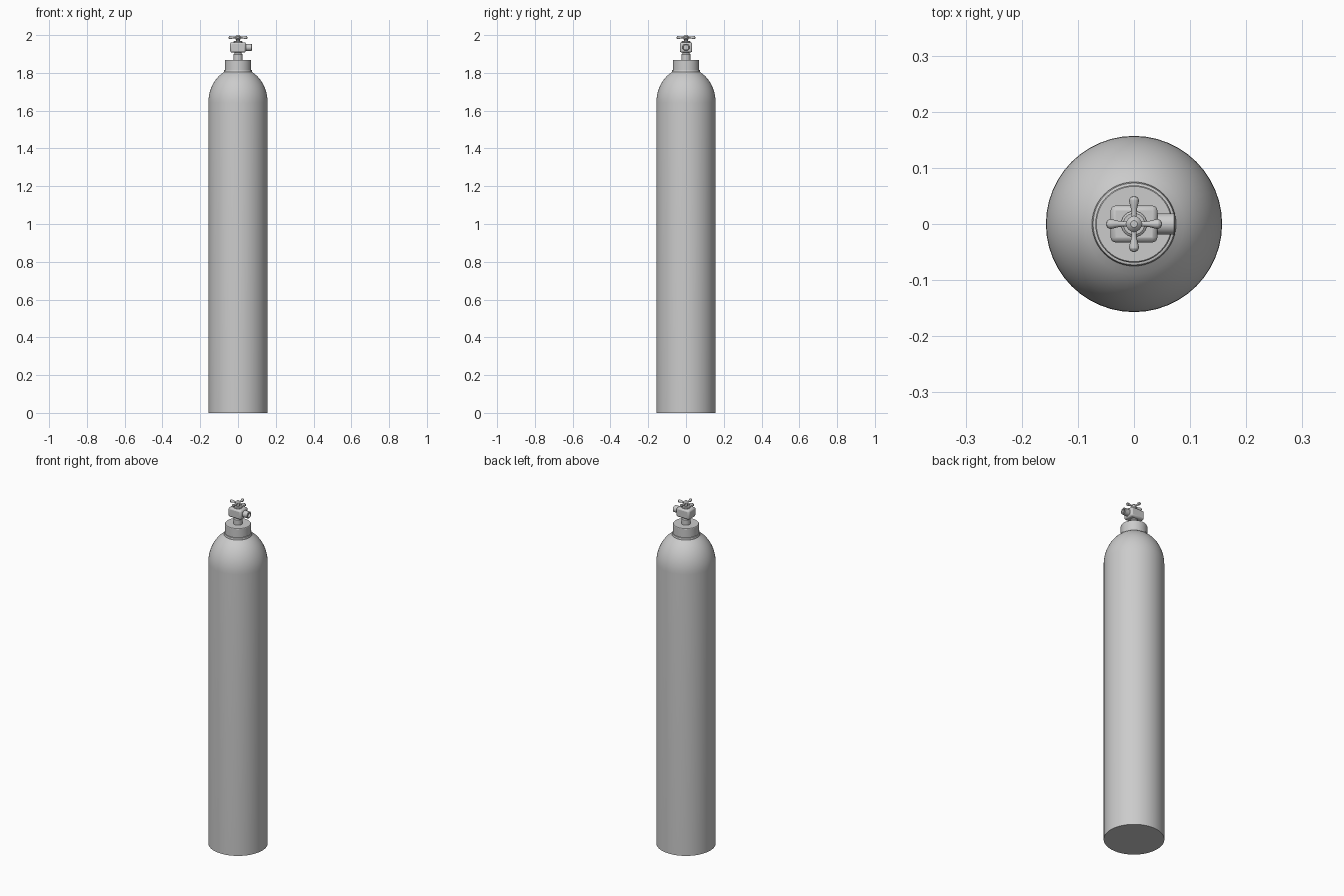
import bpy
import math
from mathutils import Matrix

cube = bpy.data.objects.get("Cube")
if cube:
    bpy.data.objects.remove(cube, do_unlink=True)

metal = bpy.data.materials.new("grey metal")
metal.use_nodes = True
GREY = (0.6, 0.6, 0.6, 1)
metal.diffuse_color = GREY
metal.node_tree.nodes["Principled BSDF"].inputs["Base Color"].default_value = GREY


def finish(obj, angle=30):
    obj.data.materials.append(metal)
    bpy.ops.object.select_all(action="DESELECT")
    obj.select_set(True)
    bpy.context.view_layer.objects.active = obj
    bpy.ops.object.shade_smooth_by_angle(angle=math.radians(angle))
    return obj


def lathe(name, profile, sides, matrix=Matrix()):
    """Closed solid turned round z from (radius, height) points."""
    verts, faces = [], []
    for r, z in profile:
        for i in range(sides):
            a = 2 * math.pi * i / sides
            verts.append(matrix @ Matrix.Rotation(a, 4, "Z") @ Matrix.Translation((r, 0, z)).translation)
    for k in range(len(profile) - 1):
        for i in range(sides):
            j = (i + 1) % sides
            low, high = k * sides, (k + 1) * sides
            faces.append((low + i, low + j, high + j, high + i))
    faces.append(tuple(reversed(range(sides))))
    faces.append(tuple(range(len(verts) - sides, len(verts))))
    mesh = bpy.data.meshes.new(name)
    mesh.from_pydata(verts, [], faces)
    obj = bpy.data.objects.new(name, mesh)
    bpy.context.collection.objects.link(obj)
    return finish(obj)


# Tank body with a rounded shoulder
R = 0.157
shoulder = [(R * math.cos(t), 1.642 + 0.185 * math.sin(t))
            for t in (math.radians(61.5 * i / 10) for i in range(11))]
lathe("tank_body", [(R, 0)] + shoulder, 48)

# Neck ring and collar
lathe("neck_ring", [(0.074, 1.79), (0.075, 1.808), (0.073, 1.815), (0.066, 1.817)], 48)
lathe("collar", [(0.069, 1.81), (0.069, 1.865), (0.067, 1.868)], 48)

# Valve stem
lathe("valve_stem", [(0.024, 1.86), (0.024, 1.898), (0.019, 1.904), (0.019, 1.915)], 24)

# Valve block with cut edges
bpy.ops.mesh.primitive_cube_add(size=1, location=(0, 0, 1.935))
block = bpy.context.object
block.name = "valve_block"
block.scale = (0.084, 0.066, 0.054)
bpy.ops.object.transform_apply(location=False, rotation=False, scale=True)
bevel = block.modifiers.new("cut_edges", "BEVEL")
bevel.width = 0.009
bevel.segments = 2
finish(block)

# Outlet on the left, with a recessed bore
side = Matrix.Translation((0, 0, 1.935)) @ Matrix.Rotation(math.pi / 2, 4, "Y")
lathe("outlet", [(0.019, 0.03), (0.019, 0.071), (0.017, 0.073),
                 (0.012, 0.073), (0.012, 0.06)], 24, side)

# Handle spindle, flange and hub
lathe("handle_flange", [(0.023, 1.955), (0.023, 1.966), (0.019, 1.969)], 24)
lathe("handle_hub", [(0.010, 1.965), (0.010, 1.975), (0.014, 1.979), (0.014, 1.992),
                     (0.010, 1.997), (0.006, 2.0)], 24)

# Four flared handle arms
arm = [(0.005, 0.008), (0.0045, 0.02), (0.006, 0.03), (0.0085, 0.039),
       (0.0085, 0.044), (0.006, 0.048), (0.002, 0.05)]
for i, label in enumerate(("left", "back", "right", "front")):
    turn = Matrix.Rotation(i * math.pi / 2, 4, "Z")
    lathe("handle_arm_" + label, arm, 16,
          Matrix.Translation((0, 0, 1.987)) @ turn @ Matrix.Rotation(math.pi / 2, 4, "Y"))
